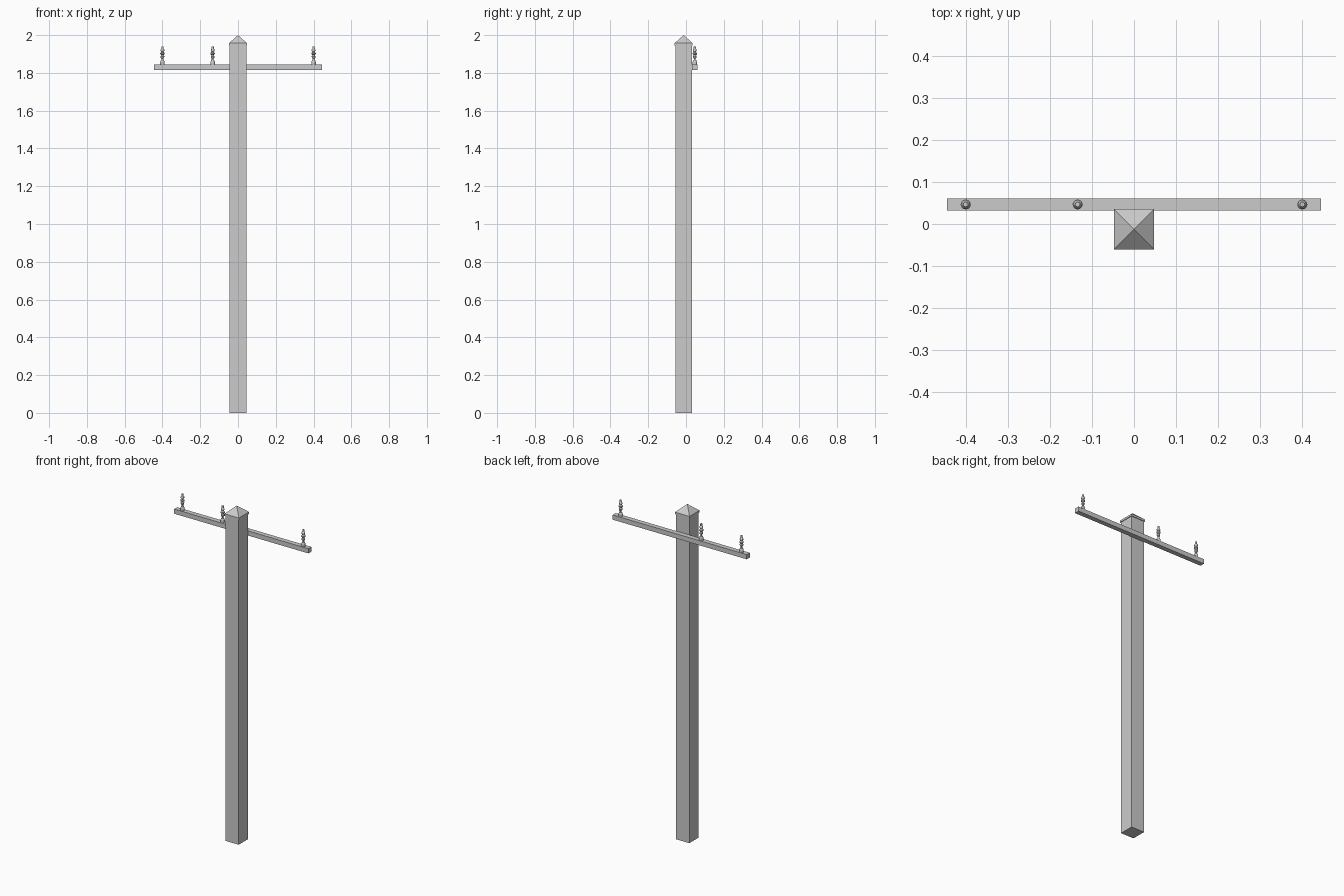
import bpy, bmesh, math

if "Cube" in bpy.data.objects:
    bpy.data.objects.remove(bpy.data.objects["Cube"])

PY = -0.0125          # post centre in y
ARM_Y = 0.0465        # crossarm centre in y


def finish(name, bm):
    bmesh.ops.recalc_face_normals(bm, faces=bm.faces)
    me = bpy.data.meshes.new(name)
    bm.to_mesh(me)
    bm.free()
    ob = bpy.data.objects.new(name, me)
    bpy.context.collection.objects.link(ob)
    return ob


def lathe(name, profile, sides, loc=(0, 0, 0), turn=0.0):
    """Stack rings of (radius, z); a zero radius closes to a point."""
    bm = bmesh.new()
    rings = []
    for r, z in profile:
        n = sides if r > 0 else 1
        rings.append([bm.verts.new((loc[0] + r * math.cos(turn + math.tau * i / sides),
                                    loc[1] + r * math.sin(turn + math.tau * i / sides),
                                    loc[2] + z)) for i in range(n)])
    for a, b in zip(rings, rings[1:]):
        for i in range(sides):
            j = (i + 1) % sides
            if len(a) == 1:
                bm.faces.new((a[0], b[j], b[i]))
            elif len(b) == 1:
                bm.faces.new((a[i], a[j], b[0]))
            else:
                bm.faces.new((a[i], a[j], b[j], b[i]))
    for ring in (rings[0], rings[-1]):
        if len(ring) > 1:
            bm.faces.new(ring)
    return finish(name, bm)


def box(name, lo, hi):
    bm = bmesh.new()
    bmesh.ops.create_cube(bm, size=1)
    for v in bm.verts:
        v.co = [(l + h) / 2 + c * (h - l) for c, l, h in zip(v.co, lo, hi)]
    return finish(name, bm)


# Square post
box("post", (-0.044, PY - 0.044, 0), (0.044, PY + 0.044, 1.95))

# Pyramid cap with a thin overhanging rim
q = math.sqrt(2)
lathe("post_cap", [(0.048 * q, 1.945), (0.048 * q, 1.957), (0, 2.0)], 4,
      (0, PY, 0), math.pi / 4)

# Crossarm fixed to the back of the post
box("crossarm", (-0.444, 0.0315, 1.816), (0.444, 0.0605, 1.844))

# Insulators: base collar, pin, ribbed body and a narrow tip
insulator = [(0.012, 0), (0.012, 0.012), (0.008, 0.023), (0.005, 0.025),
             (0.005, 0.032), (0.009, 0.036), (0.010, 0.044), (0.006, 0.050),
             (0.012, 0.056), (0.012, 0.061), (0.006, 0.067), (0.010, 0.073),
             (0.010, 0.079), (0.006, 0.085), (0.006, 0.097)]
for i, x in enumerate((-0.40, -0.134, 0.40)):
    lathe(f"insulator_{i + 1}", insulator, 12, (x, ARM_Y, 1.844))
